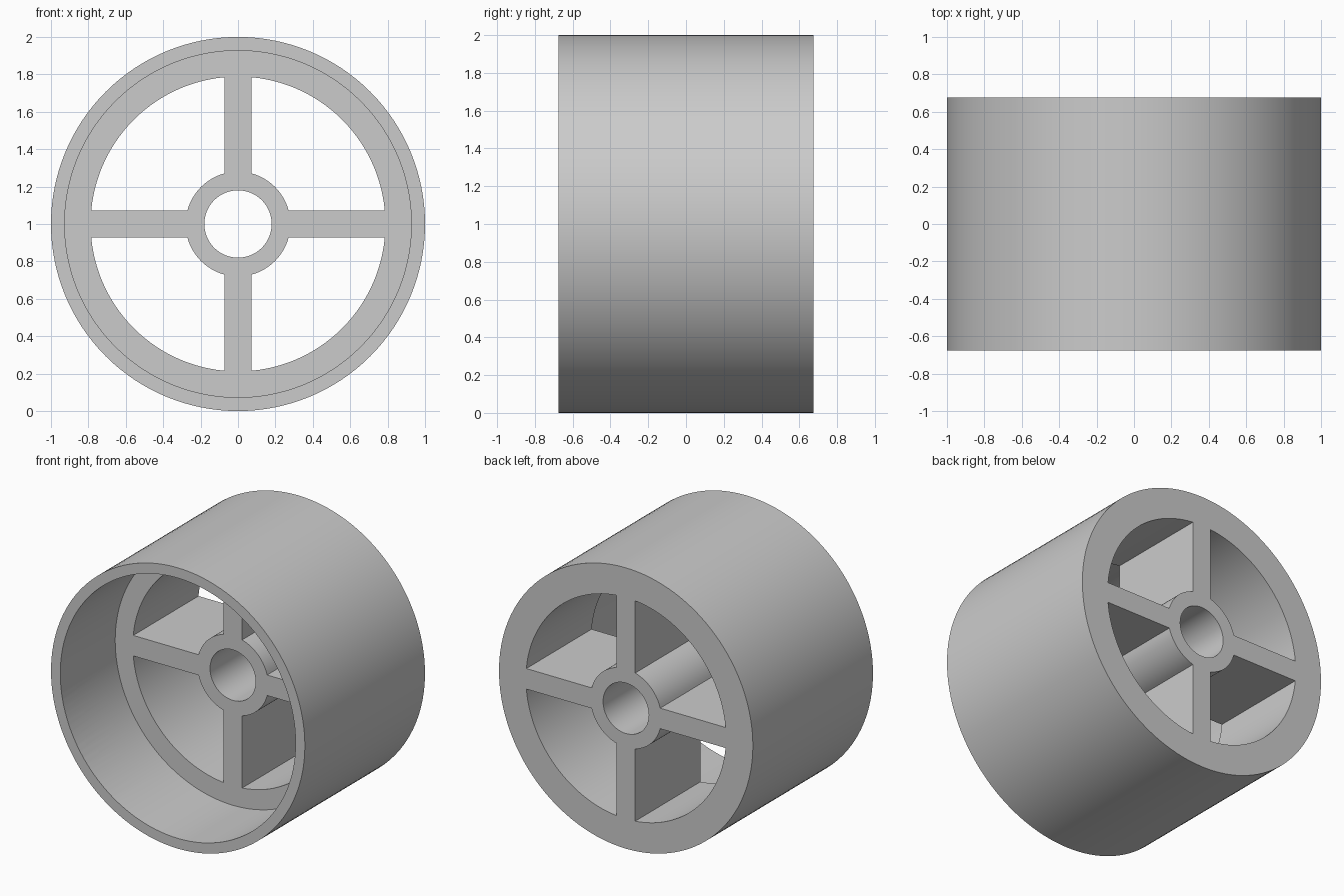
import bpy, bmesh
from math import sin, cos, asin, pi, radians

if "Cube" in bpy.data.objects:
    bpy.data.objects.remove(bpy.data.objects["Cube"])

R_OUT, R_RECESS, R_RIM, R_HUB, R_BORE = 1.0, 0.927, 0.788, 0.28, 0.18
HALF_SPOKE, HALF_DEPTH, RECESS_Y = 0.073, 0.676, -0.058


def arc(r, a0, a1, n):
    return [(r * cos(a0 + (a1 - a0) * i / n), r * sin(a0 + (a1 - a0) * i / n))
            for i in range(n + 1)]


def add_loop(curve, pts):
    s = curve.splines.new('POLY')
    s.points.add(len(pts) - 1)
    for p, (x, y) in zip(s.points, pts):
        p.co = (x, y, 0, 1)
    s.use_cyclic_u = True


# Wheel section: outer circle, bore and four windows between the spokes
curve = bpy.data.curves.new("wheel_section", 'CURVE')
curve.dimensions = '2D'
curve.fill_mode = 'BOTH'
curve.extrude = HALF_DEPTH
add_loop(curve, arc(R_OUT, 0, 2 * pi, 128)[:-1])
add_loop(curve, arc(R_BORE, 0, 2 * pi, 64)[:-1])
a_rim, a_hub = asin(HALF_SPOKE / R_RIM), asin(HALF_SPOKE / R_HUB)
for k in range(4):
    q = k * pi / 2
    add_loop(curve, arc(R_RIM, q + a_rim, q + pi / 2 - a_rim, 28)
             + arc(R_HUB, q + pi / 2 - a_hub, q + a_hub, 14))

wheel = bpy.data.objects.new("wheel", curve)
bpy.context.collection.objects.link(wheel)
bpy.context.view_layer.objects.active = wheel
wheel.select_set(True)
bpy.ops.object.convert(target='MESH')
wheel = bpy.context.object
wheel.name = "wheel"

# Weld the caps to the walls and stand the wheel upright
bm = bmesh.new()
bm.from_mesh(wheel.data)
bmesh.ops.remove_doubles(bm, verts=bm.verts, dist=1e-5)
bmesh.ops.recalc_face_normals(bm, faces=bm.faces)
bm.to_mesh(wheel.data)
bm.free()
wheel.rotation_euler = (pi / 2, 0, 0)
wheel.location = (0, 0, 1)
bpy.ops.object.transform_apply(location=True, rotation=True, scale=True)

# Deep front recess
depth = 1.0
bpy.ops.mesh.primitive_cylinder_add(vertices=128, radius=R_RECESS, depth=depth,
                                    location=(0, RECESS_Y - depth / 2, 1),
                                    rotation=(pi / 2, 0, 0))
cutter = bpy.context.object
cutter.name = "recess_cutter"
cutter.hide_render = True
mod = wheel.modifiers.new("front_recess", 'BOOLEAN')
mod.operation = 'DIFFERENCE'
mod.solver = 'EXACT'
mod.object = cutter
bpy.ops.object.select_all(action='DESELECT')
wheel.select_set(True)
bpy.context.view_layer.objects.active = wheel
bpy.ops.object.modifier_apply(modifier=mod.name)
bpy.data.objects.remove(cutter)

bpy.ops.object.shade_smooth_by_angle(angle=radians(30))
